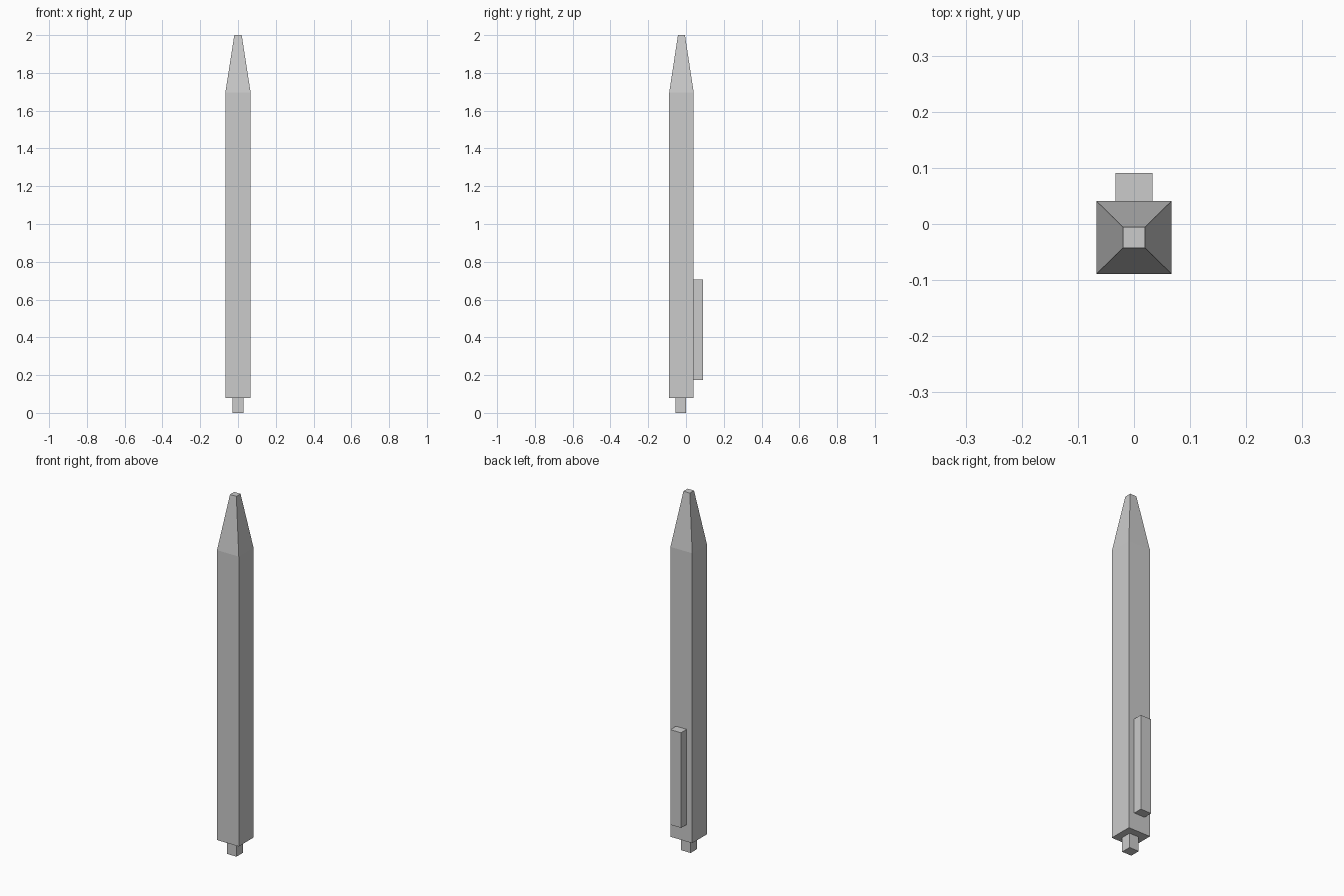
import bpy
import bmesh

if "Cube" in bpy.data.objects:
    bpy.data.objects.remove(bpy.data.objects["Cube"])

AXIS_Y = -0.024  # barrel centre line


def rect_loft(name, cy, sections):
    """Loft rectangles given as (z, half_x, half_y) and cap both ends."""
    bm = bmesh.new()
    rings = []
    for z, hx, hy in sections:
        corners = [(-hx, -hy), (hx, -hy), (hx, hy), (-hx, hy)]
        rings.append([bm.verts.new((x, cy + y, z)) for x, y in corners])
    for low, high in zip(rings, rings[1:]):
        for i in range(4):
            j = (i + 1) % 4
            bm.faces.new((low[i], low[j], high[j], high[i]))
    bm.faces.new(rings[0][::-1])
    bm.faces.new(rings[-1])
    mesh = bpy.data.meshes.new(name)
    bm.to_mesh(mesh)
    bm.free()
    obj = bpy.data.objects.new(name, mesh)
    bpy.context.collection.objects.link(obj)
    return obj


# Square barrel tapering to a blunt writing tip
rect_loft("barrel", AXIS_Y, [(0.08, 0.067, 0.065),
                             (1.695, 0.067, 0.065),
                             (2.0, 0.0195, 0.0185)])

# Push button at the base
rect_loft("push_button", -0.027, [(0.0, 0.029, 0.028), (0.08, 0.029, 0.028)])

# Pocket clip on the back face
rect_loft("clip", 0.066, [(0.175, 0.033, 0.025), (0.705, 0.033, 0.025)])
